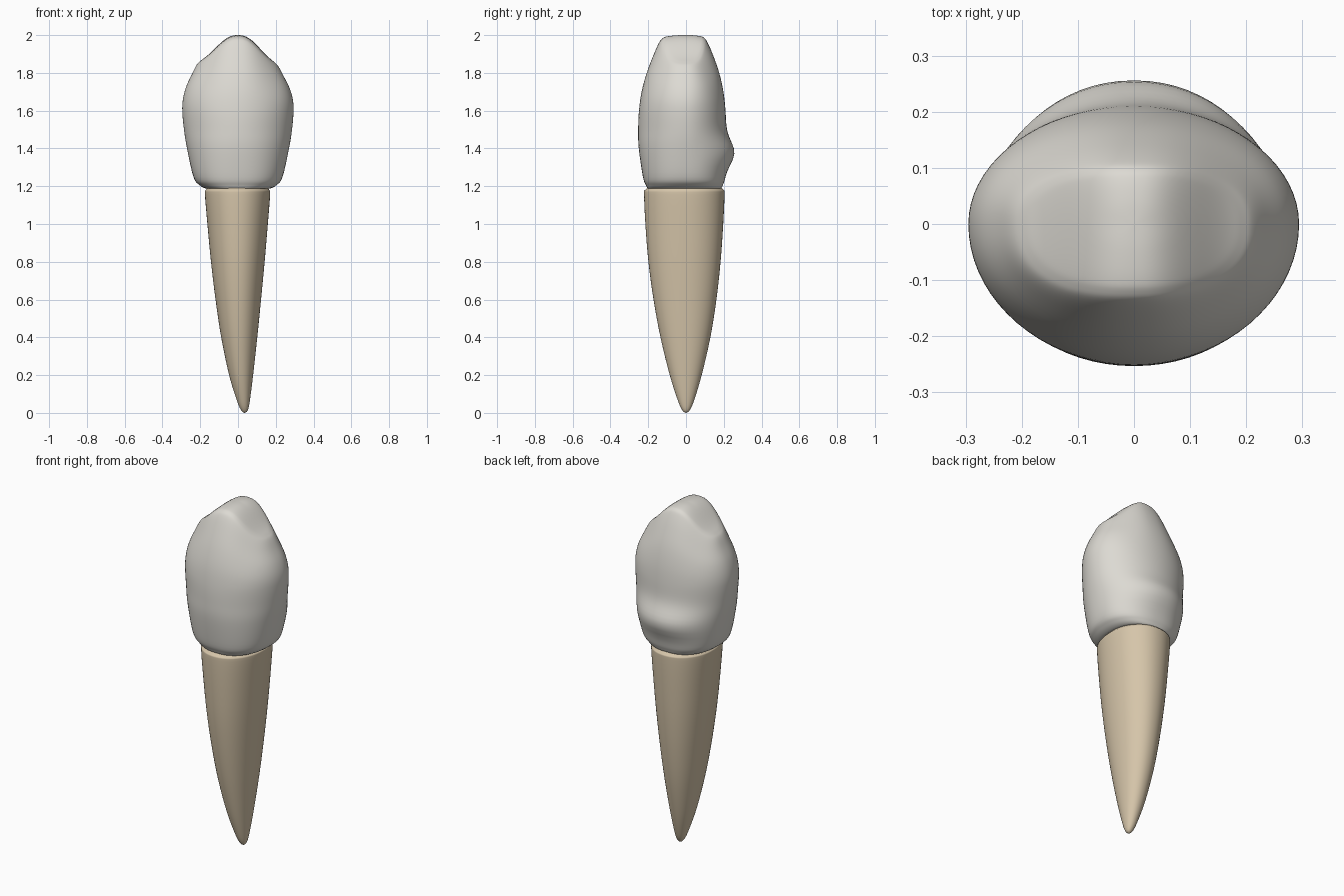
import bpy, bmesh, math

if "Cube" in bpy.data.objects:
    bpy.data.objects.remove(bpy.data.objects["Cube"])

SEG = 72


def material(name, rgb):
    m = bpy.data.materials.new(name)
    m.diffuse_color = (*rgb, 1)
    m.use_nodes = True
    m.node_tree.nodes["Principled BSDF"].inputs["Base Color"].default_value = m.diffuse_color
    return m


def smooth_rows(rows, steps):
    """Catmull-Rom interpolation through profile rows."""
    out = []
    for i in range(len(rows) - 1):
        p0, p1 = rows[max(i - 1, 0)], rows[i]
        p2, p3 = rows[i + 1], rows[min(i + 2, len(rows) - 1)]
        for s in range(steps):
            t = s / steps
            out.append([0.5 * (2 * b + (c - a) * t + (2 * a - 5 * b + 4 * c - d) * t * t
                               + (3 * b - a - 3 * c + d) * t ** 3)
                        for a, b, c, d in zip(p0, p1, p2, p3)])
    out.append(list(rows[-1]))
    return out


def ring(z, x0, x1, y0, y1, power):
    """Superellipse ring with separate front and back depths (yc = 0)."""
    pts = []
    for k in range(SEG):
        a = 2 * math.pi * k / SEG
        c, s = math.cos(a), math.sin(a)
        c = math.copysign(abs(c) ** (2 / power), c)
        s = math.copysign(abs(s) ** (2 / power), s)
        pts.append(((x0 + x1) / 2 + (x1 - x0) / 2 * c, s * (y1 if s > 0 else -y0), z))
    return pts


def loft(name, rings, mat):
    bm = bmesh.new()
    loops = [[bm.verts.new(p) for p in r] for r in rings]
    for a, b in zip(loops, loops[1:]):
        for k in range(SEG):
            j = (k + 1) % SEG
            bm.faces.new((a[k], a[j], b[j], b[k]))
    bm.faces.new(loops[0][::-1])
    bm.faces.new(loops[-1])
    bmesh.ops.recalc_face_normals(bm, faces=bm.faces)
    me = bpy.data.meshes.new(name)
    bm.to_mesh(me)
    bm.free()
    me.materials.append(mat)
    for p in me.polygons:
        p.use_smooth = True
    ob = bpy.data.objects.new(name, me)
    bpy.context.collection.objects.link(ob)
    return ob


enamel = material("enamel_grey_white", (0.72, 0.70, 0.65))
dentine = material("root_beige", (0.67, 0.56, 0.40))

# Root: tapering cone whose tip drifts to +x (z, x0, x1, y0, y1)
root_rows = [(0.0, 0.034, 0.036, -0.002, 0.002), (0.012, 0.018, 0.051, -0.018, 0.018),
             (0.06, -0.004, 0.062, -0.041, 0.041), (0.2, -0.047, 0.08, -0.086, 0.083),
             (0.4, -0.089, 0.102, -0.135, 0.129), (0.6, -0.119, 0.122, -0.172, 0.161),
             (0.8, -0.143, 0.141, -0.199, 0.183), (1.0, -0.162, 0.158, -0.215, 0.197),
             (1.155, -0.175, 0.17, -0.222, 0.204), (1.18, -0.171, 0.166, -0.217, 0.2),
             (1.2, -0.15, 0.148, -0.19, 0.175)]
loft("root", [ring(*r, 2.1) for r in smooth_rows(root_rows, 4)], dentine)

# Crown: body profile (z, x0, x1, y0, y1, roundness)
crown_rows = [(1.2, -0.15, 0.15, -0.185, 0.17, 2.2), (1.187, -0.165, 0.165, -0.2, 0.183, 2.3),
              (1.205, -0.203, 0.203, -0.212, 0.194, 2.3), (1.25, -0.236, 0.236, -0.228, 0.204, 2.25),
              (1.4, -0.27, 0.27, -0.25, 0.212, 2.1), (1.5, -0.286, 0.286, -0.253, 0.212, 2.0),
              (1.6, -0.295, 0.294, -0.249, 0.209, 2.0), (1.7, -0.291, 0.29, -0.235, 0.198, 2.05),
              (1.8, -0.274, 0.272, -0.208, 0.176, 2.15), (1.9, -0.243, 0.24, -0.17, 0.141, 2.3),
              (1.965, -0.219, 0.215, -0.14, 0.112, 2.4), (1.986, -0.198, 0.195, -0.12, 0.096, 2.4),
              (1.994, -0.165, 0.163, -0.095, 0.077, 2.3), (1.999, -0.08, 0.08, -0.045, 0.04, 2.1),
              (2.0, -0.002, 0.002, -0.002, 0.002, 2.0)]


def cusp_height(x):
    """Biting ridge: central cusp falling to a shoulder at each side."""
    base = 1.855 if x < 0 else 1.842
    return base + (2.0 - base) * math.exp(-(abs(x) / 0.147) ** 2.4)


def shape(p):
    x, y, z = p
    # bulge low on the back face
    if y > 0:
        edge = max(0.0, 1 - (x / 0.27) ** 2)
        y += 0.045 * math.exp(-((z - 1.375) / 0.085) ** 2) * edge * min(1, y / 0.08)
    # compress the upper crown under the cusp outline
    if z > 1.6:
        z = 1.6 + (z - 1.6) * (cusp_height(x) - 1.6) / 0.4
    return x, y, z


loft("crown", [[shape(p) for p in ring(*r)] for r in smooth_rows(crown_rows, 5)], enamel)
